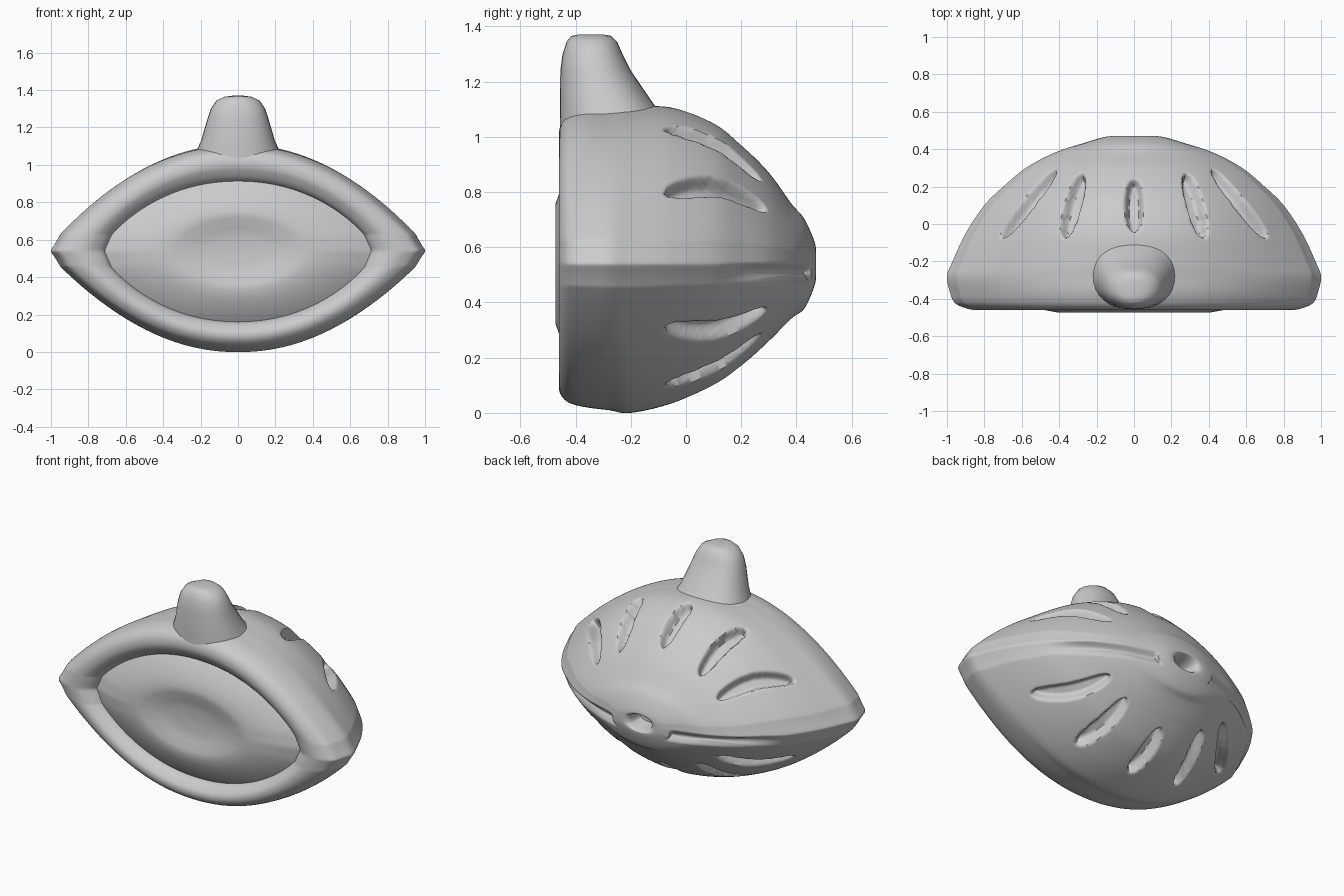
import bpy, bmesh, math
from mathutils import Vector
from mathutils.geometry import intersect_point_line

if "Cube" in bpy.data.objects:
    bpy.data.objects.remove(bpy.data.objects["Cube"])

ZC = 0.54  # height of the side corners
grey = bpy.data.materials.new("plain_grey")
grey.diffuse_color = (0.6, 0.6, 0.6, 1)
grey.use_nodes = True
grey.node_tree.nodes["Principled BSDF"].inputs["Base Color"].default_value = grey.diffuse_color


def resample(rows, step):
    """Smooth curve through a table of cross-sections, finely spaced."""
    out = []
    for k in range(len(rows) - 1):
        quad = [rows[max(0, k - 1)], rows[k], rows[k + 1], rows[min(len(rows) - 1, k + 2)]]
        n = max(1, math.ceil(math.dist(quad[1][:2], quad[2][:2]) / step))
        for i in range(n):
            t = i / n
            out.append([b + .5 * t * (c - a + t * (2 * a - 5 * b + 4 * c - d + t * (3 * (b - c) + d - a)))
                        for a, b, c, d in zip(*quad)])
    return out + [list(rows[-1])]


def almond(u, power):
    """Section height at sideways position u, with a blunt tip."""
    u = min(1, abs(u))
    return (1 - (.97 * u) ** 2.1) ** power * min(1, (1 - u) / .05) ** .5


def eye_ring(y, w, top, bottom, power, n):
    ring = []
    for i in range(n):
        a = 2 * math.pi * i / n
        h = (top if math.sin(a) >= 0 else bottom) - ZC
        ring.append((w * math.cos(a), y, ZC + h * almond(math.cos(a), power)))
    return ring


def loft(bm, rings, cap_start=False, cap_end=False):
    vs = [[bm.verts.new(p) for p in r] for r in rings]
    n = len(vs[0])
    for a, b in zip(vs, vs[1:]):
        for i in range(n):
            bm.faces.new((a[i], a[(i + 1) % n], b[(i + 1) % n], b[i]))
    if cap_start:
        bm.faces.new(vs[0])
    if cap_end:
        bm.faces.new(vs[-1])
    bmesh.ops.recalc_face_normals(bm, faces=bm.faces)
    bm.normal_update()


def finish(name, bm, angle=60):
    me = bpy.data.meshes.new(name)
    bm.to_mesh(me)
    bm.free()
    me.materials.append(grey)
    ob = bpy.data.objects.new(name, me)
    bpy.context.collection.objects.link(ob)
    bpy.ops.object.select_all(action='DESELECT')
    ob.select_set(True)
    bpy.context.view_layer.objects.active = ob
    bpy.ops.object.shade_smooth_by_angle(angle=math.radians(angle))


# Shell: rolled front rim, domed back, small hole at the rear
# columns: y, half width, top, bottom, section power
ROWS = [(-.34, .70, .90, .17, .8), (-.41, .72, .92, .155, .8),
        (-.45, .78, .97, .12, .85), (-.46, .84, 1.01, .09, .9),
        (-.45, .90, 1.05, .06, .95), (-.42, .96, 1.08, .035, 1),
        (-.36, .985, 1.1, .02, 1), (-.28, 1.0, 1.105, .01, 1),
        (-.2, .97, 1.11, 0, 1), (-.05, .90, 1.105, .035, 1),
        (.1, .80, 1.05, .10, .95), (.2, .70, .97, .17, .92),
        (.3, .58, .87, .26, .9), (.38, .43, .76, .34, .8),
        (.43, .28, .70, .38, .65), (.468, .14, .61, .47, .5),
        (.455, .08, .59, .49, .5), (.37, .06, .57, .51, .5)]
DENSE = resample(ROWS, .011)
BACK = [r for r in DENSE if -.2 <= r[0] <= .43 and r[1] > .25 and r[2] > .69]
BACK = sorted(BACK[[i for i, r in enumerate(BACK) if r[1] > .96][-1]:])


def surface_point(x, y, upper):
    for a, b in zip(BACK, BACK[1:]):
        if a[0] <= y <= b[0]:
            t = (y - a[0]) / (b[0] - a[0])
            _, w, top, bot, p = [m + (n - m) * t for m, n in zip(a, b)]
            return Vector((x, y, ZC + almond(x / w, p) * ((top if upper else bot) - ZC)))


# Radiating slots, five above and five below: path and inward direction
slots = []
for upper in (True, False):
    for x0, y0, x1, y1 in ((0, -.03, 0, .23), (.37, -.06, .285, .26), (.70, -.06, .43, .28)):
        for s in ((1, -1) if x0 else (1,)):
            path = [surface_point(s * (x0 + (x1 - x0) * k / 6), y0 + (y1 - y0) * k / 6, upper)
                    for k in range(7)]
            mid = path[3]
            dx = surface_point(mid.x + .03, mid.y, upper) - surface_point(mid.x - .03, mid.y, upper)
            dy = surface_point(mid.x, mid.y + .03, upper) - surface_point(mid.x, mid.y - .03, upper)
            inward = dx.cross(dy).normalized() * (-1 if upper else 1)
            slots.append((path, inward))


def smooth(t):
    t = min(1, max(0, t))
    return t * t * (3 - 2 * t)


def slot_push(p):
    """Tapered recess with a soft shoulder around it."""
    push = Vector()
    for path, inward in slots:
        if (p - path[3]).length > .33:
            continue
        best, along = 9, 0
        for k, (a, b) in enumerate(zip(path, path[1:])):
            q, t = intersect_point_line(p, a, b)
            t = min(1, max(0, t))
            r = (p - a.lerp(b, t)).length
            if r < best:
                best, along = r, (k + t) / 6
        half = .02 + .034 * math.sqrt(max(0, 1 - (2 * along - 1) ** 2))
        push += inward * .06 * smooth((half - best) / .03)
    return push


bm = bmesh.new()
loft(bm, [eye_ring(*r, 420) for r in DENSE], cap_end=True)
moves = []
for v in bm.verts:
    x, y, z = v.co
    m = slot_push(v.co) if -.2 < y < .4 and abs(x) < .8 else Vector()
    # seam under the overhanging rear lip
    if .1 < y < .45 and abs(x) > .1:
        m -= v.normal * .025 * smooth((y - .1) / .2) * smooth(1 - abs(z - .505) / .045)
    moves.append(m)
for v, m in zip(bm.verts, moves):
    v.co += m
finish("shell", bm)

# Membrane closing the front opening: bulged, with a central dip
bm = bmesh.new()
PROFILE = [(1, -.385), (.85, -.428), (.68, -.457), (.56, -.473), (.46, -.472),
           (.32, -.45), (.18, -.443), (.02, -.44)]
rings = [eye_ring(y, .73 * s, ZC + .385 * s, ZC - .385 * s, .8 - .3 * (1 - s), 96)
         for y, s in ((b, a) for a, b in PROFILE)]
loft(bm, rings, cap_end=True)
if sum(f.normal.y * f.calc_area() for f in bm.faces) > 0:
    bmesh.ops.reverse_faces(bm, faces=bm.faces)
finish("front_membrane", bm)

# Knob on top: columns z, half width, front y, back y
KNOB = [(1.0, .25, -.456, 0), (1.08, .22, -.457, -.09), (1.13, .197, -.457, -.125),
        (1.24, .165, -.455, -.2), (1.3, .145, -.447, -.23), (1.345, .115, -.432, -.25),
        (1.365, .07, -.415, -.27), (1.37, .03, -.39, -.30)]
bm = bmesh.new()
rings = []
for z, rx, y0, y1 in KNOB:
    ring = []
    for i in range(32):
        c, s = math.cos(math.tau * i / 32), math.sin(math.tau * i / 32)
        ring.append((rx * math.copysign(abs(c) ** .9, c),
                     (y0 + y1) / 2 + (y1 - y0) / 2 * math.copysign(abs(s) ** .9, s), z))
    rings.append(ring)
loft(bm, rings, True, True)
finish("top_knob", bm)
